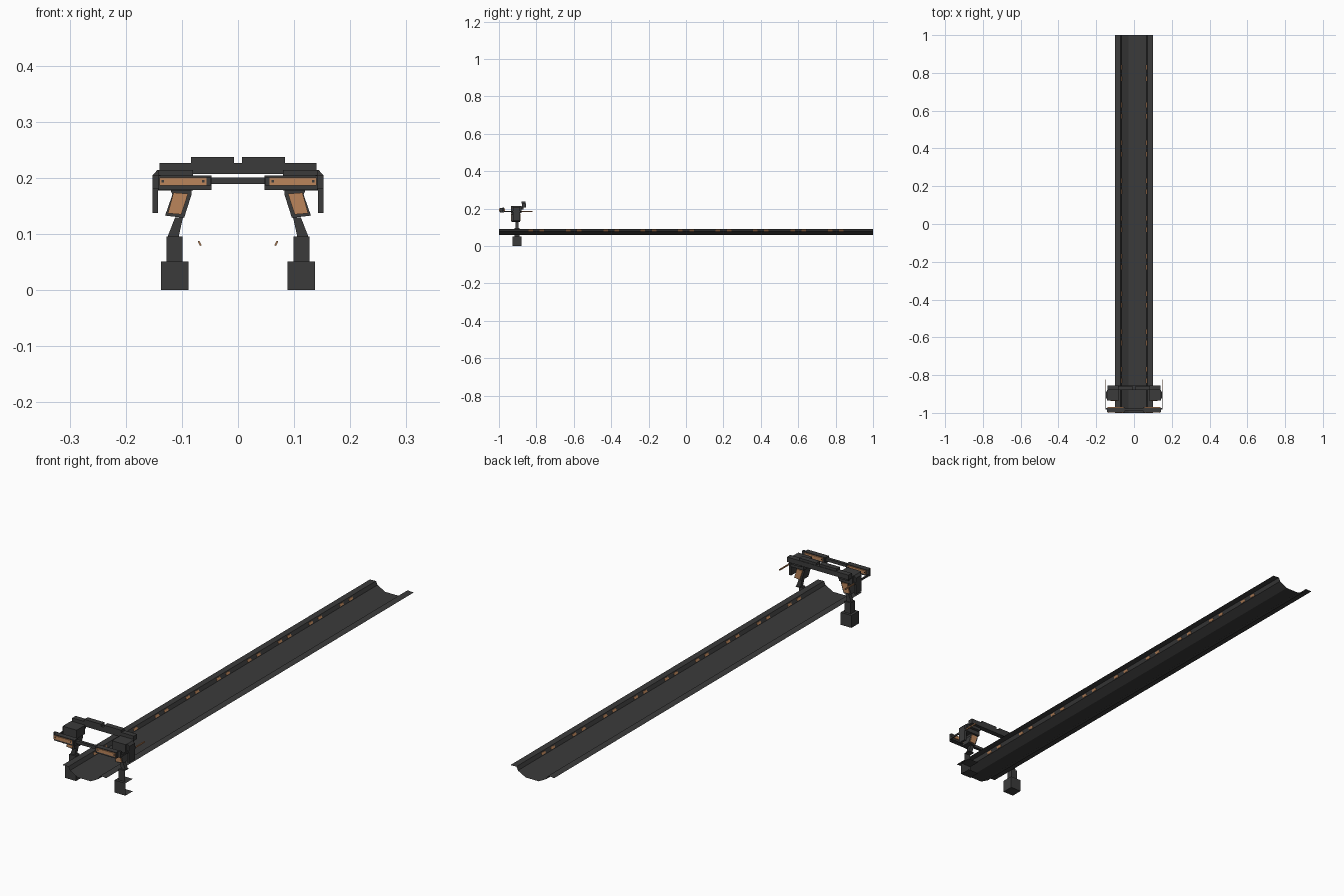
import bpy, bmesh, math
from mathutils import Vector

if "Cube" in bpy.data.objects:
    bpy.data.objects.remove(bpy.data.objects["Cube"])


def material(name, rgb):
    m = bpy.data.materials.new(name)
    m.diffuse_color = (*rgb, 1)
    m.use_nodes = True
    m.node_tree.nodes["Principled BSDF"].inputs["Base Color"].default_value = m.diffuse_color
    return m


DARK = material("charcoal metal", (0.044, 0.044, 0.044))
ORANGE = material("copper panel", (0.50, 0.235, 0.105))


def finish(name, bm, mat):
    me = bpy.data.meshes.new(name)
    bm.normal_update()
    bm.to_mesh(me)
    bm.free()
    me.materials.append(mat)
    ob = bpy.data.objects.new(name, me)
    bpy.context.collection.objects.link(ob)
    return ob


def box(name, x, y, z, mat=DARK, drop=()):
    """Box from three (min, max) ranges; drop lists outward directions left open."""
    bm = bmesh.new()
    bmesh.ops.create_cube(bm, size=1)
    for v in bm.verts:
        v.co = Vector((sum(r) / 2 + c * abs(r[1] - r[0]) for r, c in zip((x, y, z), v.co)))
    bm.normal_update()
    gone = [f for f in bm.faces if any(f.normal.dot(Vector(d)) > 0.9 for d in drop)]
    bmesh.ops.delete(bm, geom=gone, context='FACES')
    return finish(name, bm, mat)


def prism(name, pts, y, mat=DARK):
    """Front (x, z) outline extruded along y."""
    bm = bmesh.new()
    f = bm.faces.new([bm.verts.new((px, y[0], pz)) for px, pz in pts])
    r = bmesh.ops.extrude_face_region(bm, geom=[f])
    for g in r['geom']:
        if isinstance(g, bmesh.types.BMVert):
            g.co.y = y[1]
    bmesh.ops.recalc_face_normals(bm, faces=bm.faces)
    return finish(name, bm, mat)


# Trough: thin open sheet along y
half = [(0.1, 0.09), (0.072, 0.0915), (0.065, 0.077), (0.03, 0.058)]
profile = [(-x, z) for x, z in half] + half[::-1]
bm = bmesh.new()
rows = [[bm.verts.new((x, y, z)) for x, z in profile] for y in (-1, 1)]
for i in range(len(profile) - 1):
    bm.faces.new((rows[0][i], rows[0][i + 1], rows[1][i + 1], rows[1][i]))
finish("trough", bm, DARK)

# Copper inserts in the trough walls, in pairs
for s, side in ((-1, "left"), (1, "right")):
    bm = bmesh.new()
    for k in range(-4, 5):
        for d in (-0.03, 0.03):
            yc = 0.2 * k + d
            pts = [(0.0688, 0.088), (0.0718, 0.087), (0.0678, 0.079), (0.0648, 0.080)]
            a, b = [[bm.verts.new((s * x, yc + e, z)) for x, z in pts] for e in (-0.012, 0.012)]
            bm.faces.new(a)
            bm.faces.new(b)
            for i in range(4):
                j = (i + 1) % 4
                bm.faces.new((a[i], a[j], b[j], b[i]))
    bmesh.ops.recalc_face_normals(bm, faces=bm.faces)
    finish(side + "_wall_inserts", bm, ORANGE)

# Gantry sides, mirrored
for s, side in ((-1, "left"), (1, "right")):
    def X(a, b):
        return tuple(sorted((s * a, s * b)))

    def P(pts):
        return [(s * x, z) for x, z in pts]

    # legs: the right one is an open C of plates
    drop = [(1, 0, 0), (-1, 0, 0), (0, 1, 0)] if s > 0 else []
    box(side + "_foot", X(0.088, 0.137), (-0.928, -0.88), (0, 0.051), DARK, drop)
    box(side + "_leg", X(0.099, 0.127), (-0.917, -0.89), (0.051, 0.096), DARK, drop)
    prism(side + "_strut", P([(0.126, 0.094), (0.106, 0.094), (0.098, 0.13), (0.112, 0.13)]),
          (-0.911, -0.895))
    # slanted housing and its copper cover
    prism(side + "_housing", P([(0.120, 0.178), (0.083, 0.178), (0.083, 0.170), (0.096, 0.129),
                                (0.130, 0.133), (0.117, 0.17)]), (-0.932, -0.888))
    prism(side + "_housing_cover", P([(0.115, 0.174), (0.089, 0.172), (0.101, 0.135), (0.125, 0.137)]),
          (-0.936, -0.884), ORANGE)
    box(side + "_shoulder", X(0.08, 0.143), (-0.935, -0.88), (0.178, 0.214))
    # bent outer arm
    prism(side + "_arm", P([(0.135, 0.214), (0.144, 0.214), (0.152, 0.205), (0.152, 0.138),
                            (0.143, 0.138), (0.143, 0.2), (0.135, 0.207)]), (-0.925, -0.888))
    # front tray with copper plate and bolts
    box(side + "_tray", X(0.047, 0.142), (-0.995, -0.973), (0.179, 0.204))
    box(side + "_tray_plate", X(0.056, 0.14), (-0.999, -0.969), (0.187, 0.201), ORANGE)
    box(side + "_tray_end", X(0.049, 0.056), (-0.999, -0.97), (0.186, 0.202))
    for bx in (0.062, 0.134):
        box(side + "_tray_bolt", X(bx - 0.002, bx + 0.002), (-1.0, -0.968), (0.192, 0.196))
    box(side + "_tray_bracket", X(0.138, 0.152), (-0.982, -0.973), (0.18, 0.205))
    # side rail running back, copper at its tip
    box(side + "_side_rail", X(0.147, 0.152), (-0.98, -0.88), (0.181, 0.188))
    box(side + "_rail_tip", X(0.147, 0.151), (-0.88, -0.822), (0.182, 0.187), ORANGE)
    # lid on the top beam and link from beam to shoulder
    box(side + "_beam_lid", X(0.007, 0.084), (-0.88, -0.858), (0.227, 0.237))
    box(side + "_beam_link", X(0.085, 0.13), (-0.895, -0.868), (0.195, 0.212))

# Cross members
box("front_cross_bar", (-0.05, 0.05), (-0.988, -0.976), (0.189, 0.201))
box("top_beam", (-0.14, 0.14), (-0.878, -0.856), (0.207, 0.227))
